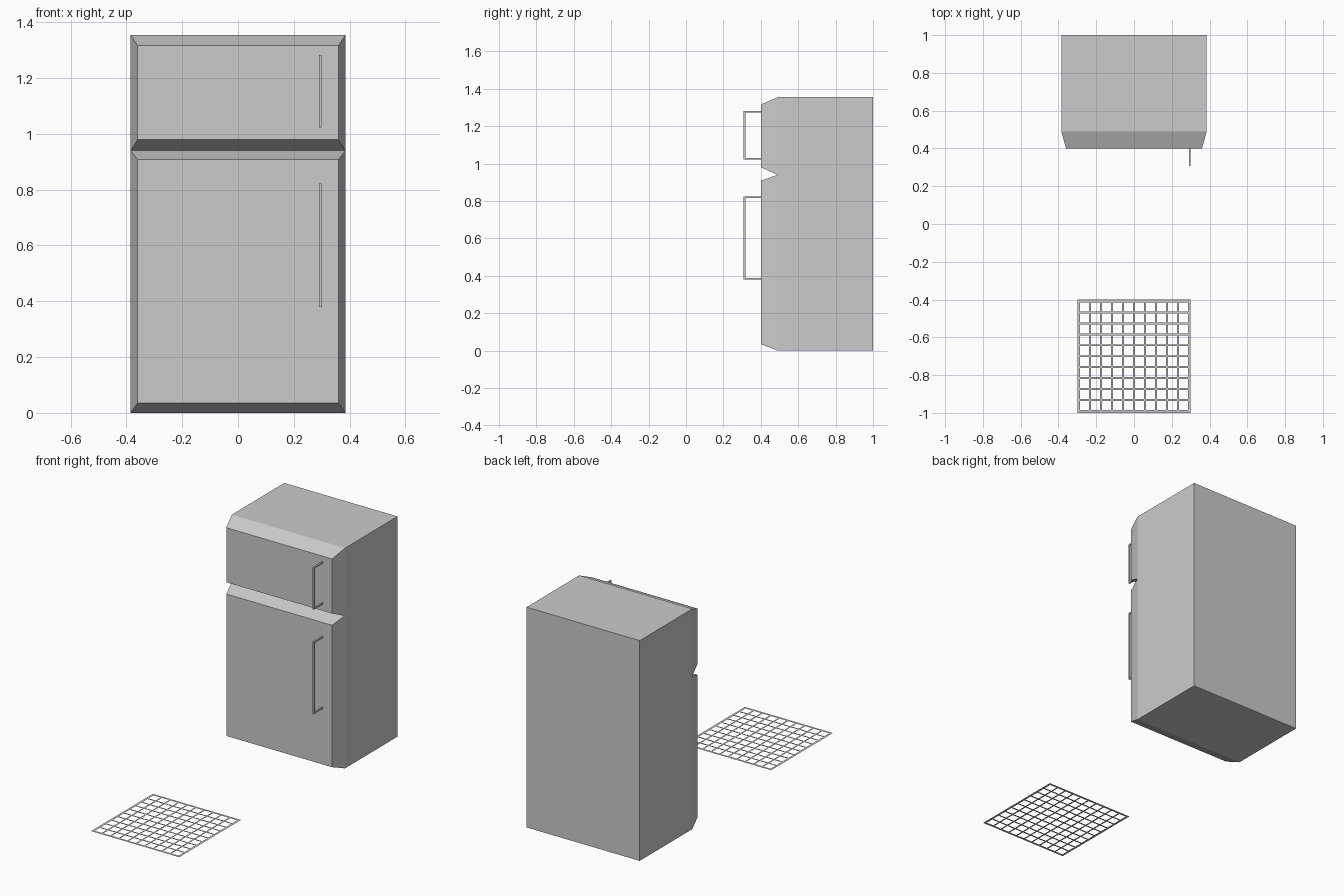
import bpy, bmesh

if "Cube" in bpy.data.objects:
    bpy.data.objects.remove(bpy.data.objects["Cube"])

W, BACK, SEAM, FRONT = 0.385, 1.0, 0.49, 0.40
SPLIT, TOP = 0.94, 1.355


def finish(name, bm):
    bmesh.ops.recalc_face_normals(bm, faces=bm.faces)
    me = bpy.data.meshes.new(name)
    bm.to_mesh(me)
    bm.free()
    ob = bpy.data.objects.new(name, me)
    bpy.context.collection.objects.link(ob)
    return ob


def loft(bm, rect_a, ya, rect_b, yb, cap_a=True):
    """Join two x/z rectangles at different depths; rect = (half width, z0, z1)."""
    def ring(r, y):
        w, z0, z1 = r
        return [bm.verts.new((x, y, z)) for x, z in
                ((-w, z0), (w, z0), (w, z1), (-w, z1))]
    a, b = ring(rect_a, ya), ring(rect_b, yb)
    for i in range(4):
        j = (i + 1) % 4
        bm.faces.new((a[i], a[j], b[j], b[i]))
    bm.faces.new(b)
    if cap_a:
        bm.faces.new(a[::-1])


def add_box(bm, x, y, z):
    """Box from (min, max) pairs."""
    r = bmesh.ops.create_cube(bm, size=1)
    for v in r["verts"]:
        for k, (lo, hi) in enumerate((x, y, z)):
            v.co[k] = lo if v.co[k] < 0 else hi


# Cabinet
bm = bmesh.new()
loft(bm, (W, 0.0, TOP), SEAM, (W, 0.0, TOP), BACK)
finish("cabinet", bm)

# Doors with bevelled fronts
for name, z0, z1, f0, f1 in (("lower_door", 0.0, SPLIT, 0.035, 0.908),
                             ("upper_door", SPLIT, TOP, 0.98, 1.316)):
    bm = bmesh.new()
    loft(bm, (W, z0, z1), SEAM, (0.36, f0, f1), FRONT)
    finish(name, bm)

# Handles: upright bar on two posts
for name, z0, z1 in (("lower_handle", 0.38, 0.823), ("upper_handle", 1.022, 1.282)):
    bm = bmesh.new()
    x = (0.290, 0.300)
    add_box(bm, x, (0.308, 0.319), (z0, z1))
    for z in (z0, z1 - 0.008):
        add_box(bm, x, (0.319, FRONT + 0.002), (z, z + 0.008))
    finish(name, bm)

# Flat wire shelf lying on the floor: 10 x 10 openings
HALF, RIM, BAR, N = 0.30, 0.015, 0.010, 10
cell = (2 * (HALF - RIM) - (N - 1) * BAR) / N
lines = [-HALF]
for i in range(N):
    start = -HALF + RIM + i * (cell + BAR)
    lines += [start, start + cell]
lines.append(HALF)
bm = bmesh.new()
grid = [[bm.verts.new((x, y - 0.7, 0)) for x in lines] for y in lines]
for r in range(len(lines) - 1):
    for c in range(len(lines) - 1):
        if not (r % 2 and c % 2):
            bm.faces.new((grid[r][c], grid[r][c + 1],
                          grid[r + 1][c + 1], grid[r + 1][c]))
finish("wire_shelf", bm)
